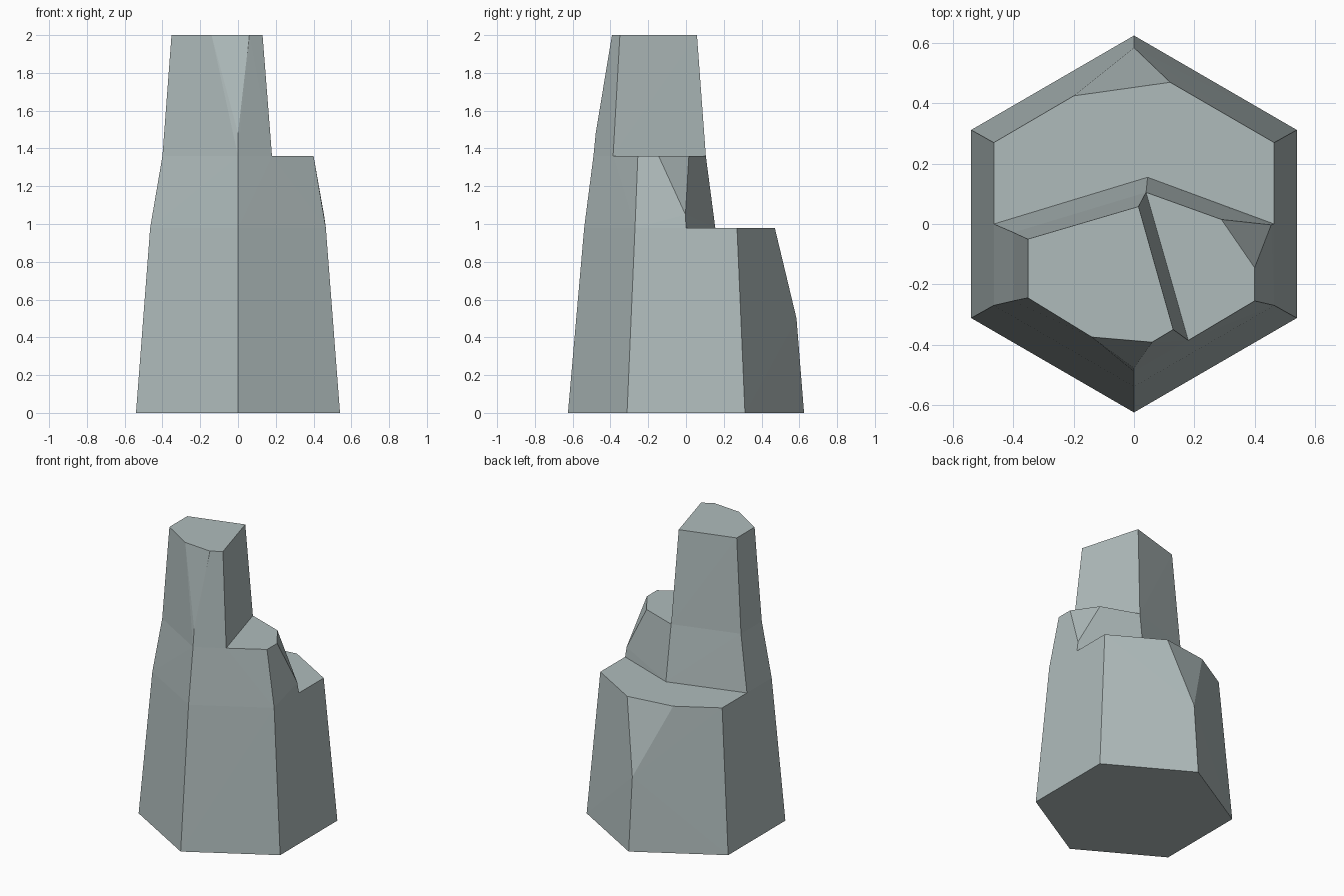
import bpy, bmesh
from mathutils import Vector

if "Cube" in bpy.data.objects:
    bpy.data.objects.remove(bpy.data.objects["Cube"])

Z1, Z2, Z3 = 0.98, 1.36, 2.0   # heights of the three broken tops

def ring(z, pts):
    return [(x, y, z) for x, y in pts]

# base hexagon
base = ring(0, [(0, 0.625), (-0.54, 0.312), (-0.54, -0.312),
                (0, -0.625), (0.54, -0.312), (0.54, 0.312)])

# low shelf: back outline, step line, front outline
low_back = ring(Z1, [(0.465, 0.27), (0.12, 0.47), (-0.20, 0.425), (-0.465, 0.27)])
low_step = ring(Z1, [(-0.465, 0.0), (0.045, 0.155), (0.465, 0.0)])
low_front = ring(Z1, [(0.465, -0.27), (0, -0.539), (-0.465, -0.27)])

# middle shelf: right part exposed, left part carries the tall column
mid_right = ring(Z2, [(0.29, 0.015), (0.40, -0.145), (0.40, -0.255)])
mid_step = ring(Z2, [(0.18, -0.386), (0.04, 0.105)])
mid_left = ring(Z2, [(-0.40, -0.028), (-0.40, -0.255), (0, -0.49)])

# summit
top = ring(Z3, [(-0.352, -0.05), (0.015, 0.058), (0.13, -0.35),
                (0.06, -0.392), (-0.14, -0.375), (-0.352, -0.245)])

# tips of the three chipped corners
chip_back, chip_mid, chip_front = (0, 0.585, 0.5), (0.455, -0.003, 1.05), (0, -0.478, 1.48)

bm = bmesh.new()

def tier(points, flat_levels):
    """Convex block whose flat caps are removed, leaving only its walls."""
    verts = [bm.verts.new(p) for p in points]
    out = bmesh.ops.convex_hull(bm, input=verts)
    faces = {g for g in out["geom"] if isinstance(g, bmesh.types.BMFace)}
    caps = [f for f in faces
            if any(all(abs(v.co.z - z) < 1e-4 for v in f.verts) for z in flat_levels)]
    bmesh.ops.delete(bm, geom=caps, context='FACES_ONLY')

def cap(points):
    bm.faces.new([bm.verts.new(p) for p in points])

# walls
tier(base + low_back + low_step + low_front + [chip_back], (0, Z1))
tier(low_step + low_front + mid_right + mid_step + mid_left + [chip_mid], (Z1, Z2))
tier(mid_step + mid_left + top + [chip_front], (Z2, Z3))

# underside, shelves and summit
cap(base)
cap(low_back + low_step)
cap(mid_right + mid_step)
cap(top)

# weld into one clean shell
bmesh.ops.remove_doubles(bm, verts=bm.verts, dist=0.0005)
loose = [v for v in bm.verts if not v.link_faces]
bmesh.ops.delete(bm, geom=loose, context='VERTS')
bmesh.ops.recalc_face_normals(bm, faces=bm.faces)

mesh = bpy.data.meshes.new("rock_pillar")
bm.to_mesh(mesh)
bm.free()

stone = bpy.data.materials.new("grey stone")
stone.diffuse_color = (0.43, 0.50, 0.50, 1)
stone.use_nodes = True
stone.node_tree.nodes["Principled BSDF"].inputs["Base Color"].default_value = stone.diffuse_color
mesh.materials.append(stone)

pillar = bpy.data.objects.new("rock_pillar", mesh)
bpy.context.collection.objects.link(pillar)
